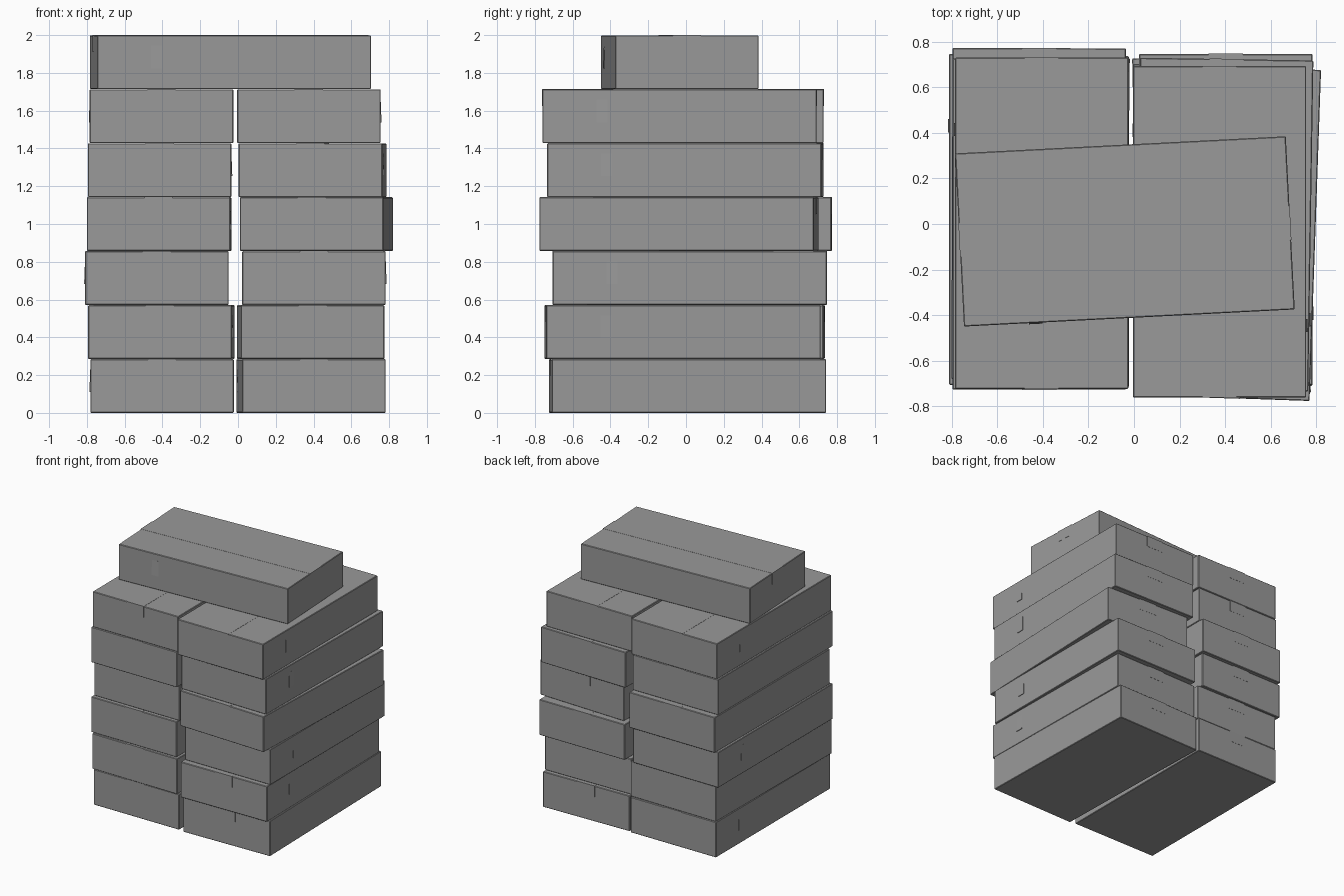
import bpy, bmesh
from math import radians
from mathutils import Matrix

if "Cube" in bpy.data.objects:
    bpy.data.objects.remove(bpy.data.objects["Cube"])

W, L, H = 0.76, 1.452, 2 / 7      # carton width, length, height
T = 0.0012                        # tape thickness

grey = bpy.data.materials.new("carton_grey")
grey.diffuse_color = (0.32, 0.32, 0.32, 1)
grey.use_nodes = True
grey.node_tree.nodes["Principled BSDF"].inputs["Base Color"].default_value = grey.diffuse_color


def add_block(bm, x, y, z):
    """Box between (min, max) pairs; returns its vertices."""
    vs = bmesh.ops.create_cube(bm, size=1)["verts"]
    for v in vs:
        v.co = [r[0] if c < 0 else r[1] for c, r in zip(v.co, (x, y, z))]
    return vs


def carton(name, layer, cx, cy, angle):
    bm = bmesh.new()
    # carton body with slightly softened edges
    add_block(bm, (-W / 2, W / 2), (-L / 2, L / 2), (0, H - T))
    bmesh.ops.bevel(bm, geom=bm.edges[:], offset=0.004, segments=1, affect='EDGES')
    # packing tape along the top seam, folded a little down both ends
    add_block(bm, (-0.075, 0.075), (-L / 2 - T, L / 2 + T), (H - 0.09, H))
    # small raised label on one long side, peeling at its lower edge
    tab = add_block(bm, (W / 2 - 0.005, W / 2 + 0.005), (-0.44, -0.382), (0.11, 0.23))
    for v in tab:
        if v.co.z > 0.15 and v.co.x > W / 2:
            v.co.x = W / 2 + 0.0002
    bm.transform(Matrix.Translation((cx, cy, layer * H)) @ Matrix.Rotation(radians(angle), 4, 'Z'))
    mesh = bpy.data.meshes.new(name)
    bm.to_mesh(mesh)
    bm.free()
    mesh.materials.append(grey)
    ob = bpy.data.objects.new(name, mesh)
    bpy.context.collection.objects.link(ob)


# per layer: (x, y, angle); 180 turns the label to the left
left = [(-0.402, 0.010, 180), (-0.406, 0.005, -0.6), (-0.430, 0.020, 180),
        (-0.418, 0.045, -0.2), (-0.415, 0.000, 0), (-0.405, 0.003, 180)]
right = [(0.387, 0.008, 181.2), (0.385, -0.019, 0.8), (0.402, 0.020, 0),
         (0.415, -0.037, 178), (0.395, -0.003, -0.9), (0.375, -0.034, 0)]

for i, (a, b) in enumerate(zip(left, right)):
    carton(f"left_carton_{i + 1}", i, *a)
    carton(f"right_carton_{i + 1}", i, *b)

# single carton laid crosswise on top
carton("top_carton", 6, -0.04, -0.0325, -87.04)
